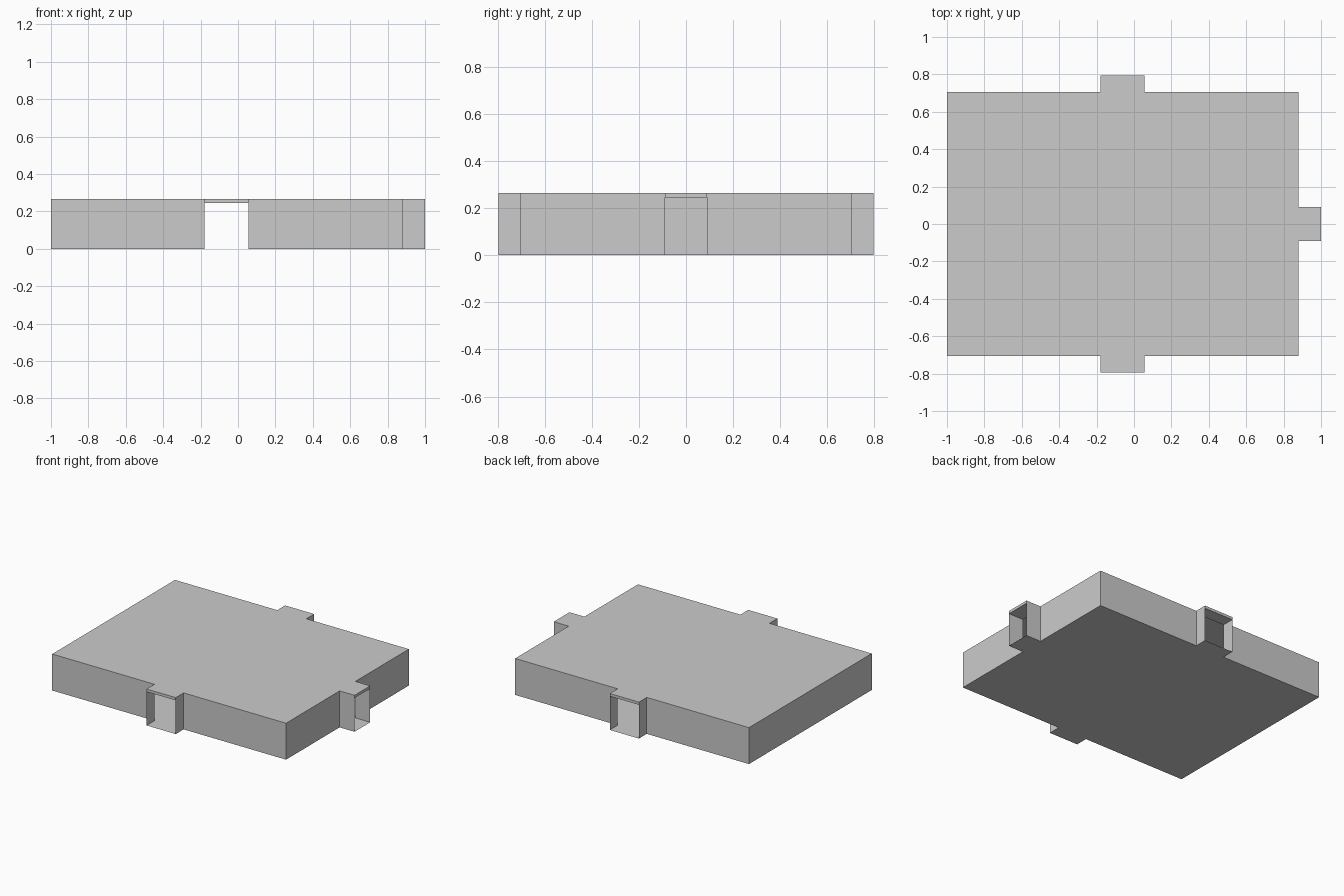
import bpy, bmesh

if "Cube" in bpy.data.objects:
    bpy.data.objects.remove(bpy.data.objects["Cube"])

H = 0.265          # room height
DOOR = 0.245       # door opening height
X0, X1, Y = -1.0, 0.88, 0.705      # main room extents
DX0, DX1, DY = -0.178, 0.056, 0.795  # front / back doorway
RX, RY = 1.0, 0.09                 # right doorway

# Plan outline, counter-clockwise from the front left corner
front = [(X0, -Y), (DX0, -Y), (DX0, -DY), (DX1, -DY), (DX1, -Y), (X1, -Y),
         (X1, -RY), (RX, -RY)]
outline = front + [(x, -y) for x, y in reversed(front)]
doors = {2: 3, 7: 8, 12: 13}       # outline segments left open


def make_object(name, faces):
    """Build a sheet object from a list of faces, welding shared corners."""
    bm = bmesh.new()
    for f in faces:
        bm.faces.new([bm.verts.new(p) for p in f])
    bmesh.ops.remove_doubles(bm, verts=bm.verts[:], dist=1e-5)
    mesh = bpy.data.meshes.new(name)
    bm.to_mesh(mesh)
    bm.free()
    ob = bpy.data.objects.new(name, mesh)
    bpy.context.collection.objects.link(ob)
    return ob


def wall(a, b, z0, z1):
    return [(*a, z0), (*b, z0), (*b, z1), (*a, z1)]


# Floor and roof follow the whole plan, doorways included
make_object("floor", [[(x, y, 0) for x, y in reversed(outline)]])
make_object("roof", [[(x, y, H) for x, y in outline]])

# Thin walls, open at the three doorways
n = len(outline)
make_object("walls", [wall(outline[i], outline[(i + 1) % n], 0, H)
                      for i in range(n) if i not in doors])

# Door lintels: front strip plus underside back to the room
for name, i in (("front", 2), ("right", 7), ("back", 12)):
    a, b = outline[i], outline[i + 1]
    inner_a, inner_b = outline[i - 1], outline[i + 2]
    soffit = [(*p, DOOR) for p in (b, a, inner_a, inner_b)]
    make_object(name + "_door_lintel", [wall(a, b, DOOR, H), soffit])
